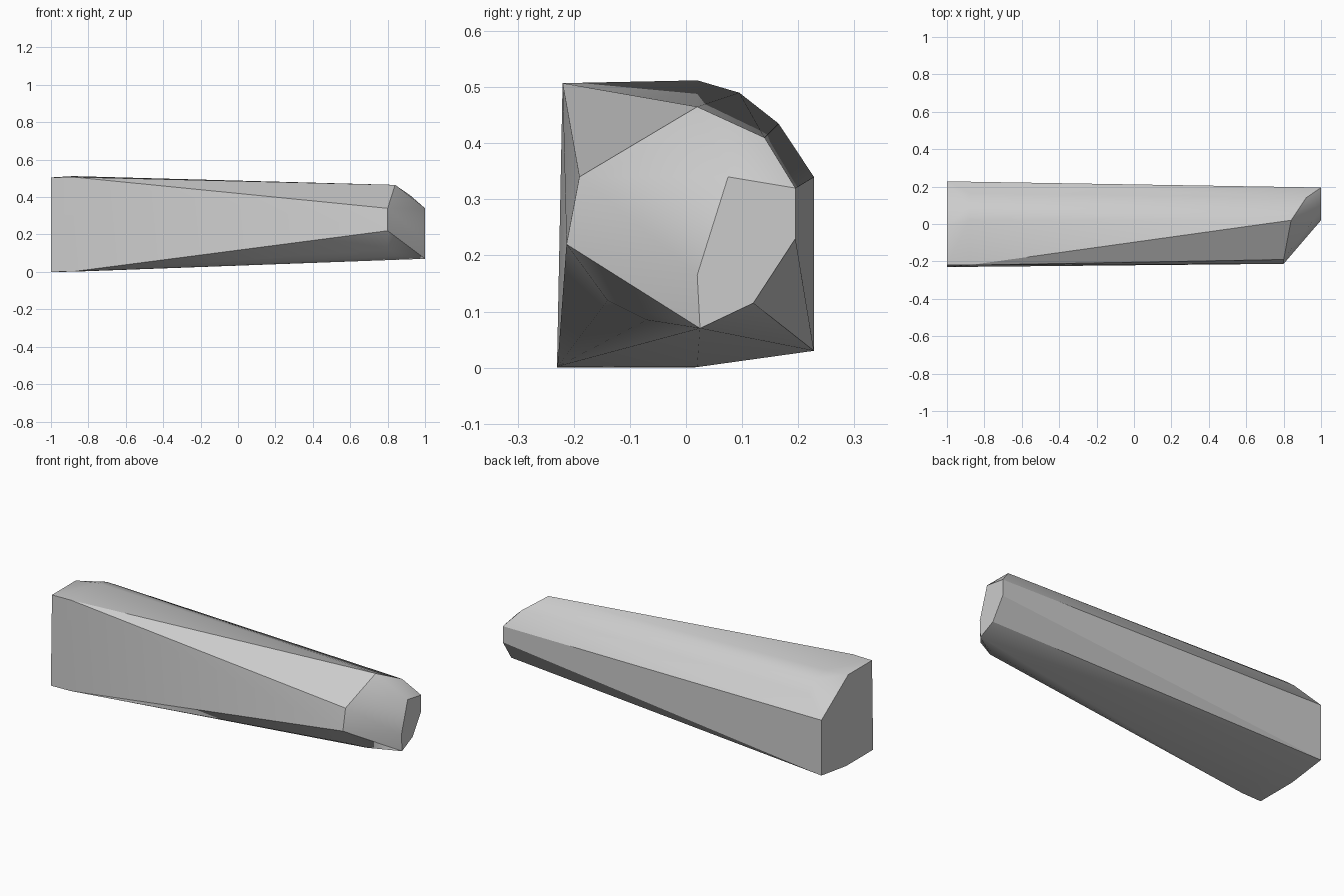
import bpy
import bmesh
import math

cube = bpy.data.objects.get("Cube")
if cube:
    bpy.data.objects.remove(cube, do_unlink=True)

# Single plain grey
grey = bpy.data.materials.new("plain grey")
grey.use_nodes = True
colour = (0.6, 0.6, 0.6, 1)
grey.diffuse_color = colour
grey.node_tree.nodes["Principled BSDF"].inputs["Base Color"].default_value = colour

# Broad flat end, (y, z)
broad_end = [(-0.22, 0.505), (-0.23, 0), (0.01, 0), (0.228, 0.03),
             (0.228, 0.34), (-0.01, 0.505)]
# Rounded shoulder just inside the broad end
shoulder = [(-0.22, 0.507), (-0.229, 0.002), (0.02, 0.001),
            (0.02, 0.512), (0.095, 0.49), (0.165, 0.435)]
# Front edge of the bevelled tip
tip_front = [(-0.19, 0.34), (-0.213, 0.22), (-0.14, 0.12)]
# Small flat tip
tip_end = [(0.075, 0.34), (0.195, 0.32), (0.195, 0.23),
           (0.12, 0.115), (0.025, 0.07), (0.02, 0.165)]
# Loose corners of the tip bevels, with their own x
points = [(0.84, 0.02, 0.465), (0.92, 0.14, 0.41), (0.85, -0.07, 0.085)]
for x, ring in ((-1, broad_end), (-0.88, shoulder), (0.8, tip_front), (1, tip_end)):
    points += [(x, y, z) for y, z in ring]

# Wrap the sections in one faceted skin
bm = bmesh.new()
for p in points:
    bm.verts.new(p)
bmesh.ops.convex_hull(bm, input=bm.verts[:])
bmesh.ops.delete(bm, geom=[v for v in bm.verts if not v.link_faces], context="VERTS")
bmesh.ops.dissolve_limit(bm, angle_limit=math.radians(1),
                         verts=bm.verts[:], edges=bm.edges[:])
bmesh.ops.recalc_face_normals(bm, faces=bm.faces[:])

mesh = bpy.data.meshes.new("tapered_block")
bm.to_mesh(mesh)
bm.free()
mesh.materials.append(grey)
block = bpy.data.objects.new("tapered_block", mesh)
bpy.context.collection.objects.link(block)

# Soft rounding on shallow edges only
bpy.ops.object.select_all(action="DESELECT")
block.select_set(True)
bpy.context.view_layer.objects.active = block
bpy.ops.object.shade_smooth_by_angle(angle=math.radians(30))
